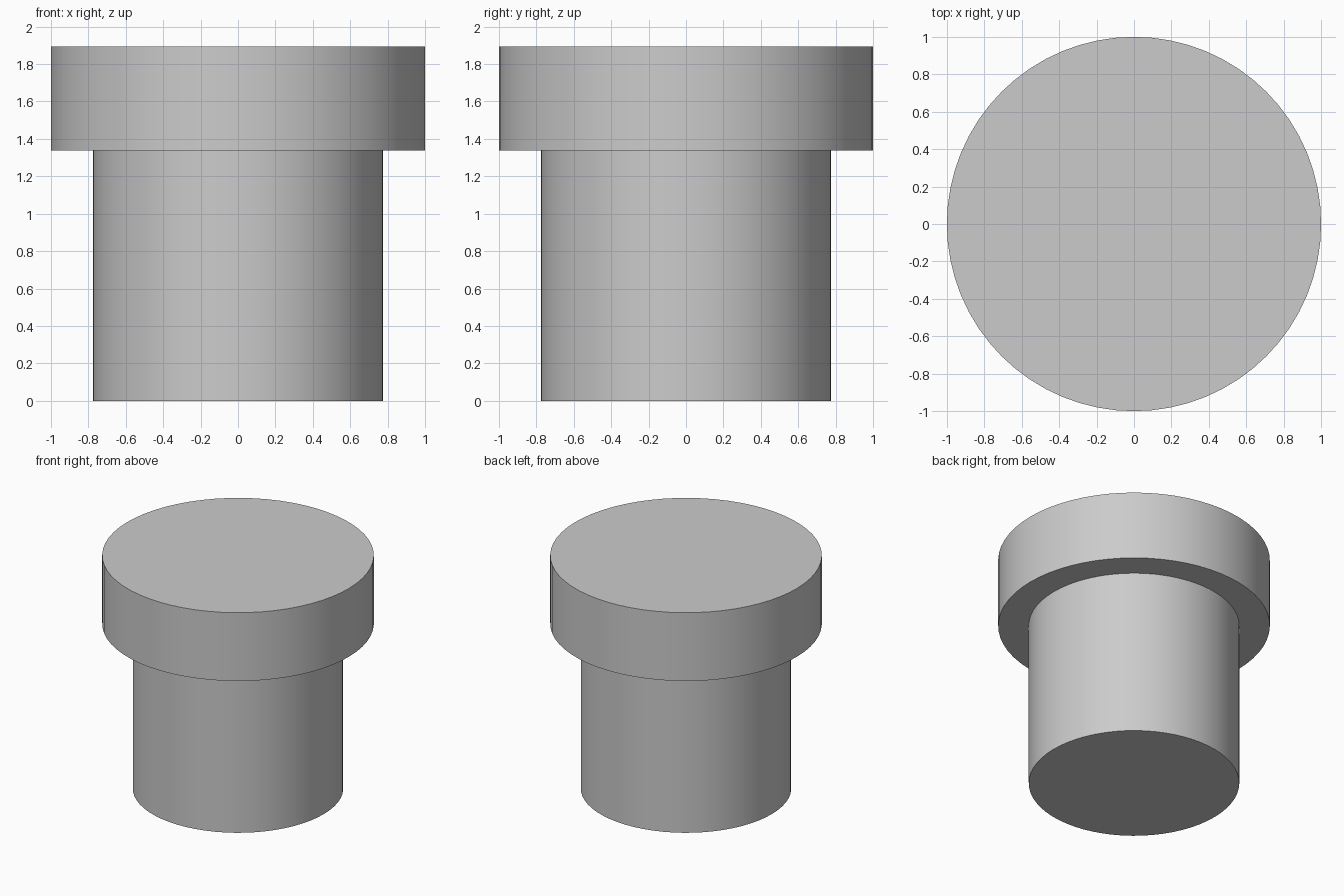
import bpy
import bmesh
import math

if "Cube" in bpy.data.objects:
    bpy.data.objects.remove(bpy.data.objects["Cube"])

SEGMENTS = 64


def lathe(name, profile):
    """Revolve a (radius, z) profile around z, with flat caps at both ends."""
    bm = bmesh.new()
    rings = []
    for r, z in profile:
        angles = [2 * math.pi * i / SEGMENTS for i in range(SEGMENTS)]
        rings.append([bm.verts.new((r * math.cos(a), r * math.sin(a), z)) for a in angles])
    for low, high in zip(rings, rings[1:]):
        for i in range(SEGMENTS):
            j = (i + 1) % SEGMENTS
            bm.faces.new((low[i], low[j], high[j], high[i]))
    bm.faces.new(rings[0][::-1])
    bm.faces.new(rings[-1])
    mesh = bpy.data.meshes.new(name)
    bm.to_mesh(mesh)
    bm.free()
    obj = bpy.data.objects.new(name, mesh)
    bpy.context.collection.objects.link(obj)
    bpy.context.view_layer.objects.active = obj
    obj.select_set(True)
    bpy.ops.object.shade_smooth_by_angle(angle=math.radians(30))
    obj.select_set(False)
    return obj


# Solid plug: narrow shank, flat shoulder, wide head
lathe("flanged_plug", [(0.775, 0), (0.775, 1.338), (1.0, 1.338), (1.0, 1.893)])
